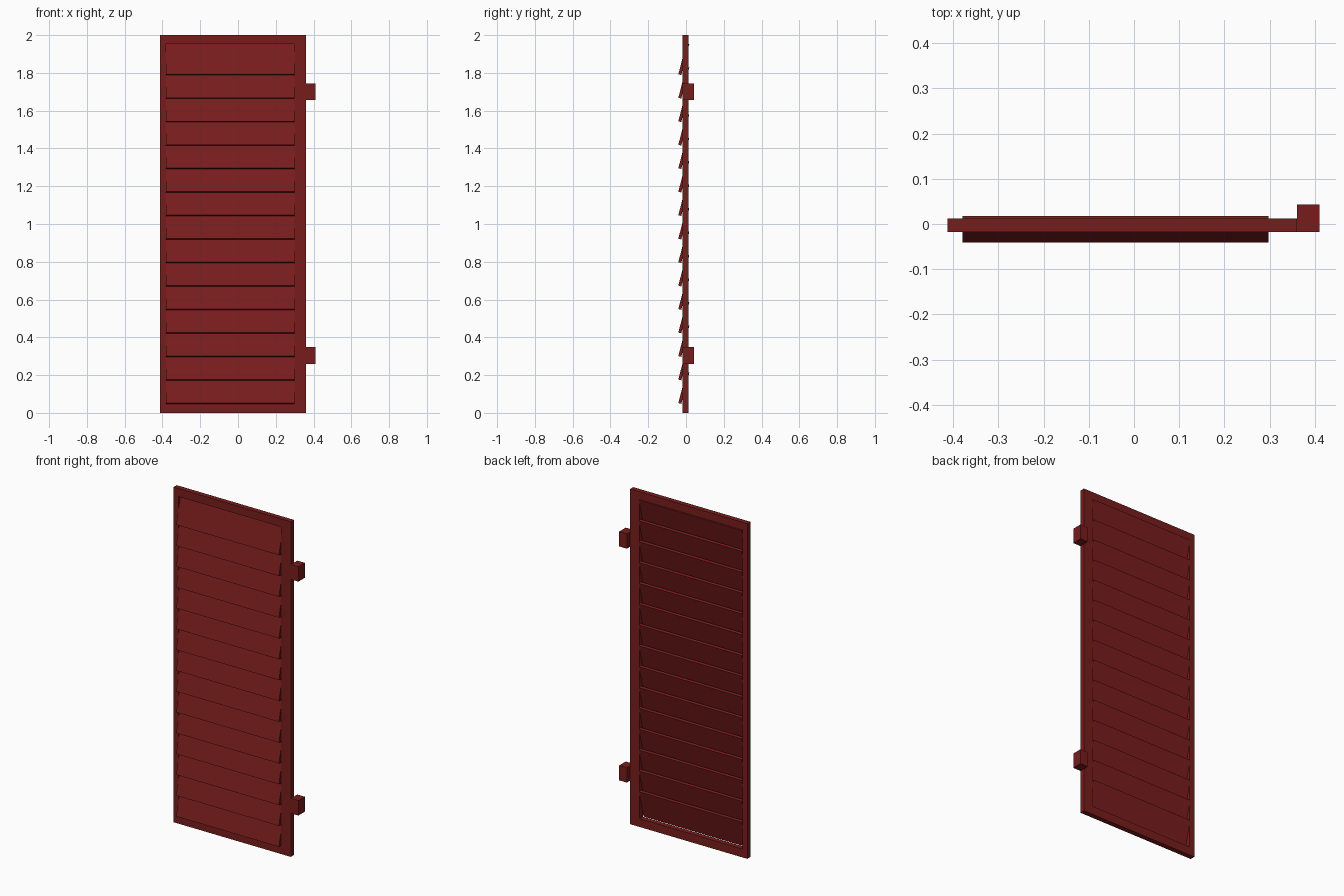
import bpy
from mathutils import Matrix, Vector

if "Cube" in bpy.data.objects:
    bpy.data.objects.remove(bpy.data.objects["Cube"])

mat = bpy.data.materials.new("dark_red_paint")
mat.diffuse_color = (0.19, 0.012, 0.012, 1)
mat.use_nodes = True
mat.node_tree.nodes["Principled BSDF"].inputs["Base Color"].default_value = mat.diffuse_color


def prism(name, profile, axis, lo, hi):
    """Extrude a closed 2D profile along x or y."""
    def point(p, d):
        return (d, p[0], p[1]) if axis == "x" else (p[0], d, p[1])
    n = len(profile)
    verts = [point(p, lo) for p in profile] + [point(p, hi) for p in profile]
    faces = [range(n)[::-1], range(n, 2 * n)]
    faces += [(i, (i + 1) % n, (i + 1) % n + n, i + n) for i in range(n)]
    me = bpy.data.meshes.new(name)
    me.from_pydata(verts, [], [tuple(f) for f in faces])
    if axis == "y":
        me.flip_normals()
    me.materials.append(mat)
    ob = bpy.data.objects.new(name, me)
    bpy.context.collection.objects.link(ob)
    return ob


# Frame: mitred rails and stiles, wider on the hinge side
outer = [(-0.413, 0), (0.361, 0), (0.361, 2), (-0.413, 2)]
inner = [(-0.38, 0.05), (0.298, 0.05), (0.298, 1.952), (-0.38, 1.952)]
Y0, Y1 = -0.018, 0.012
verts = [(x, y, z) for y in (Y0, Y1) for x, z in outer + inner]
faces = []
for i in range(4):
    j = (i + 1) % 4
    faces += [(i, j, j + 4, i + 4), (i + 12, j + 12, j + 8, i + 8),
              (i + 8, j + 8, j, i), (i + 4, j + 4, j + 12, i + 12)]
me = bpy.data.meshes.new("shutter_frame")
me.from_pydata(verts, [], faces)
me.materials.append(mat)
bpy.context.collection.objects.link(bpy.data.objects.new("shutter_frame", me))

# Tilted louvre slats
LENGTH, THICK, TILT = 0.17, 0.016, 0.254
rot = Matrix.Rotation(-TILT, 2)
section = [rot @ Vector((sy * THICK / 2, sz * LENGTH / 2))
           for sy, sz in ((-1, -1), (1, -1), (1, 1), (-1, 1))]
for i in range(15):
    cz = 0.048 + 0.1243 * i + 0.0845
    prism(f"slat_{i + 1}", [(p.x - 0.0115, p.y + cz) for p in section],
          "x", -0.38, 0.298)

# Hinge blocks
for name, z in (("lower_hinge", 0.26), ("upper_hinge", 1.656)):
    prism(name, [(Y0, z), (0.043, z), (0.043, z + 0.089), (Y0, z + 0.089)],
          "x", 0.361, 0.411)
